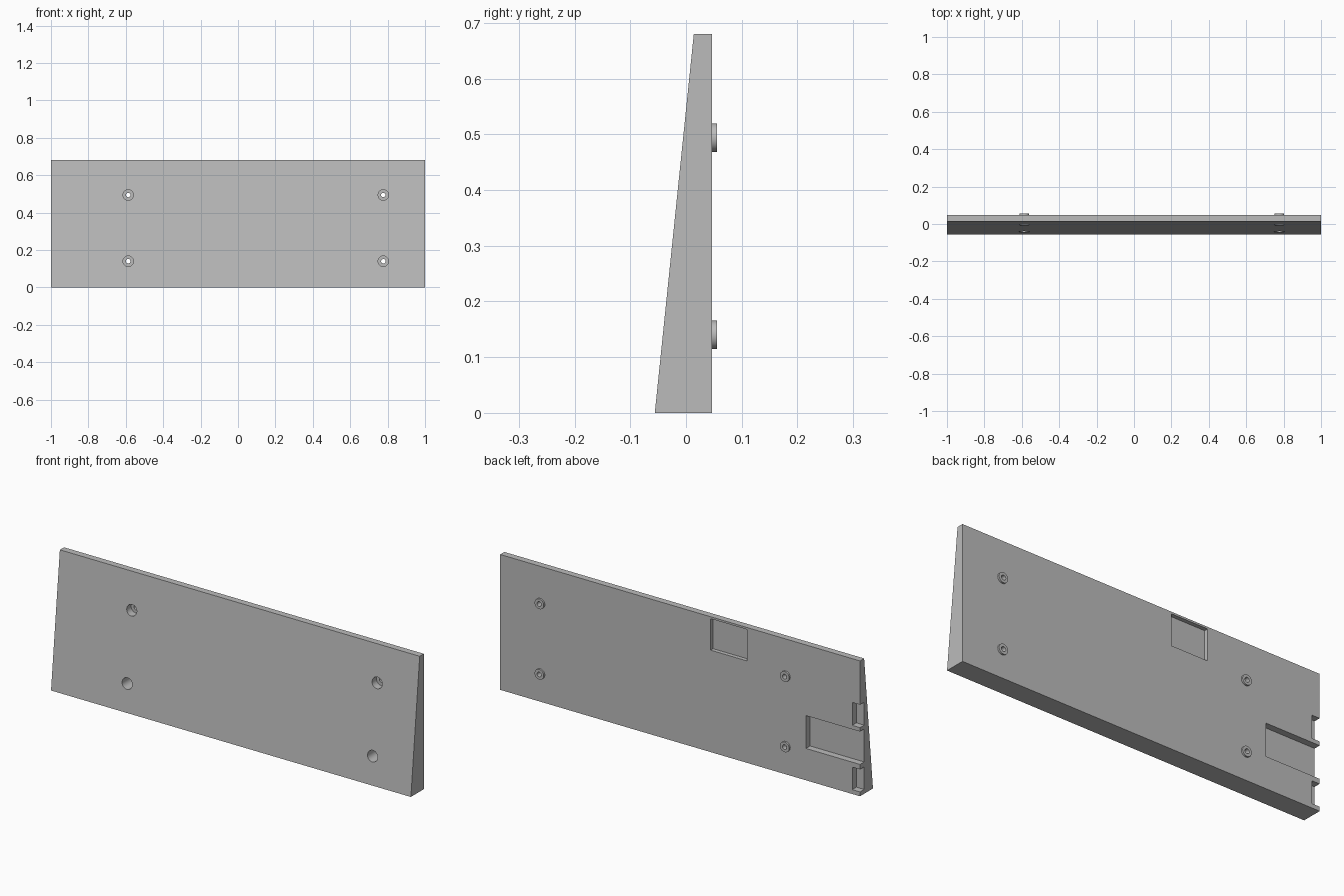
import bpy
import bmesh
from math import pi
from mathutils import Matrix

cube = bpy.data.objects.get("Cube")
if cube:
    bpy.data.objects.remove(cube, do_unlink=True)

# Single plain grey
grey = bpy.data.materials.new("plain_grey")
grey.use_nodes = True
colour = (0.5, 0.5, 0.5, 1)
grey.diffuse_color = colour
grey.node_tree.nodes["Principled BSDF"].inputs["Base Color"].default_value = colour

HEIGHT, BACK = 0.68, 0.047
BOSS_TOP = 0.056
BORE_FLOOR = 0.03


def make_object(name, bm):
    bmesh.ops.recalc_face_normals(bm, faces=bm.faces)
    mesh = bpy.data.meshes.new(name)
    bm.to_mesh(mesh)
    bm.free()
    mesh.materials.append(grey)
    obj = bpy.data.objects.new(name, mesh)
    bpy.context.scene.collection.objects.link(obj)
    return obj


def box(name, x0, x1, y0, y1, z0, z1):
    bm = bmesh.new()
    bmesh.ops.create_cube(bm, size=1)
    bmesh.ops.scale(bm, vec=(x1 - x0, y1 - y0, z1 - z0), verts=bm.verts)
    bmesh.ops.translate(bm, vec=((x0 + x1) / 2, (y0 + y1) / 2, (z0 + z1) / 2), verts=bm.verts)
    return make_object(name, bm)


def rod(name, x, z, y0, y1, radius):
    """Cylinder along y."""
    bm = bmesh.new()
    bmesh.ops.create_cone(bm, cap_ends=True, segments=40, radius1=radius, radius2=radius,
                          depth=y1 - y0, matrix=Matrix.Rotation(pi / 2, 4, "X"))
    bmesh.ops.translate(bm, vec=(x, (y0 + y1) / 2, z), verts=bm.verts)
    return make_object(name, bm)


def combine(target, tool, operation):
    tool.hide_render = True
    mod = target.modifiers.new(tool.name, "BOOLEAN")
    mod.operation = operation
    mod.solver = "EXACT"
    mod.object = tool
    bpy.context.view_layer.objects.active = target
    bpy.ops.object.modifier_apply(modifier=mod.name)
    bpy.data.objects.remove(tool, do_unlink=True)


# Wedge panel: side profile extruded along x
bm = bmesh.new()
profile = [(-0.056, 0), (BACK, 0), (BACK, HEIGHT), (0.014, HEIGHT)]
side = bm.faces.new([bm.verts.new((-1, y, z)) for y, z in profile])
swept = bmesh.ops.extrude_face_region(bm, geom=[side])["geom"]
bmesh.ops.translate(bm, vec=(2, 0, 0), verts=[v for v in swept if isinstance(v, bmesh.types.BMVert)])
panel = make_object("wedge_panel", bm)

# Recesses in the back: upper pocket, end channel, two small end notches
recesses = [
    ("upper_pocket", -0.373, -0.17, 0.02, 0.512, 0.67),
    ("end_channel", -1.1, -0.70, 0.033, 0.16, 0.325),
    ("upper_notch", -1.1, -0.957, 0.033, 0.345, 0.46),
    ("lower_notch", -1.1, -0.957, 0.033, 0.022, 0.135),
]
for name, x0, x1, depth, z0, z1 in recesses:
    combine(panel, box(name, x0, x1, BACK - depth, 0.1, z0, z1), "DIFFERENCE")

# Mounting points: back boss, front counterbore, through hole
for x in (-0.587, 0.777):
    for z in (0.14, 0.494):
        combine(panel, rod("boss", x, z, BACK - 0.008, BOSS_TOP, 0.0255), "UNION")
        combine(panel, rod("counterbore", x, z, -0.2, BORE_FLOOR, 0.028), "DIFFERENCE")
        combine(panel, rod("through_hole", x, z, -0.2, 0.2, 0.012), "DIFFERENCE")

bpy.ops.object.select_all(action="DESELECT")
panel.select_set(True)
bpy.context.view_layer.objects.active = panel
bpy.ops.object.shade_smooth_by_angle(angle=pi / 6)
